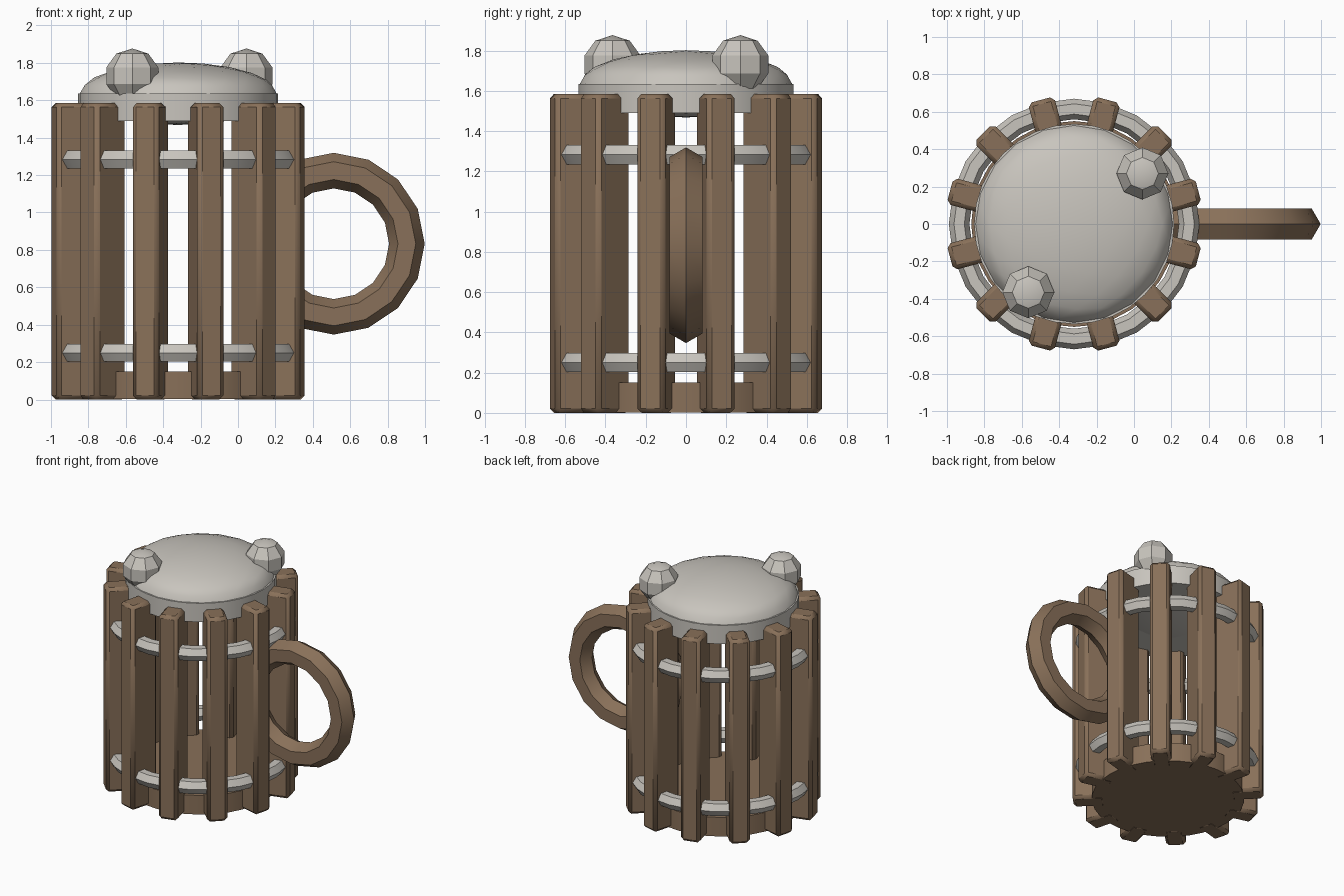
import bpy, math

if "Cube" in bpy.data.objects:
    bpy.data.objects.remove(bpy.data.objects["Cube"])

CX = -0.32  # axis of the mug body


def material(name, rgb):
    m = bpy.data.materials.new(name)
    m.diffuse_color = (*rgb, 1)
    m.use_nodes = True
    m.node_tree.nodes["Principled BSDF"].inputs["Base Color"].default_value = m.diffuse_color
    return m


WOOD = material("brown wood", (0.25, 0.163, 0.10))
GREY = material("pale grey", (0.58, 0.555, 0.51))


def finish(name, mat, smooth=True):
    ob = bpy.context.object
    ob.name = name
    ob.data.materials.append(mat)
    if smooth:
        bpy.ops.object.transform_apply(location=False, rotation=True, scale=True)
        bpy.ops.object.shade_smooth_by_angle(angle=math.radians(30))
    return ob


def disc(name, mat, radius, z0, z1):
    bpy.ops.mesh.primitive_cylinder_add(vertices=32, radius=radius, depth=z1 - z0,
                                        location=(CX, 0, (z0 + z1) / 2))
    return finish(name, mat)


# Staves around the body
R_IN, R_OUT, WIDTH, HEIGHT = 0.455, 0.687, 0.145, 1.585
for i in range(12):
    a = math.radians(15 + 30 * i)
    r = (R_IN + R_OUT) / 2
    bpy.ops.mesh.primitive_cube_add(
        size=1, location=(CX + r * math.cos(a), r * math.sin(a), HEIGHT / 2),
        rotation=(0, 0, a), scale=(R_OUT - R_IN, WIDTH, HEIGHT))
    stave = finish(f"stave_{i + 1}", WOOD)
    bevel = stave.modifiers.new("bevel", "BEVEL")
    bevel.width = 0.022
    bevel.segments = 1

# Wooden floor
disc("floor", WOOD, 0.55, 0.002, 0.15)

# Metal hoops with a hexagonal section
for name, z in (("lower_hoop", 0.25), ("upper_hoop", 1.283)):
    bpy.ops.mesh.primitive_torus_add(major_segments=24, minor_segments=6, major_radius=0.615,
                                     minor_radius=0.055, location=(CX, 0, z))
    finish(name, GREY)

# Ring handle
bpy.ops.mesh.primitive_torus_add(major_segments=16, minor_segments=6, major_radius=0.391,
                                 minor_radius=0.095, location=(0.512, 0, 0.833),
                                 rotation=(math.pi / 2, 0, 0))
finish("handle", WOOD)

# Lid: rim and flattened foam dome
disc("lid_rim", GREY, 0.535, 1.49, 1.635)
bpy.ops.mesh.primitive_ico_sphere_add(subdivisions=3, radius=1, location=(CX, 0, 1.635),
                                      scale=(0.527, 0.527, 0.167))
finish("lid_dome", GREY)

# Faceted bubbles on the lid
for i, (x, y) in enumerate(((-0.565, -0.365), (0.045, 0.27))):
    bpy.ops.mesh.primitive_uv_sphere_add(segments=8, ring_count=5, radius=0.146,
                                         location=(x, y, 1.731))
    finish(f"bubble_{i + 1}", GREY)
